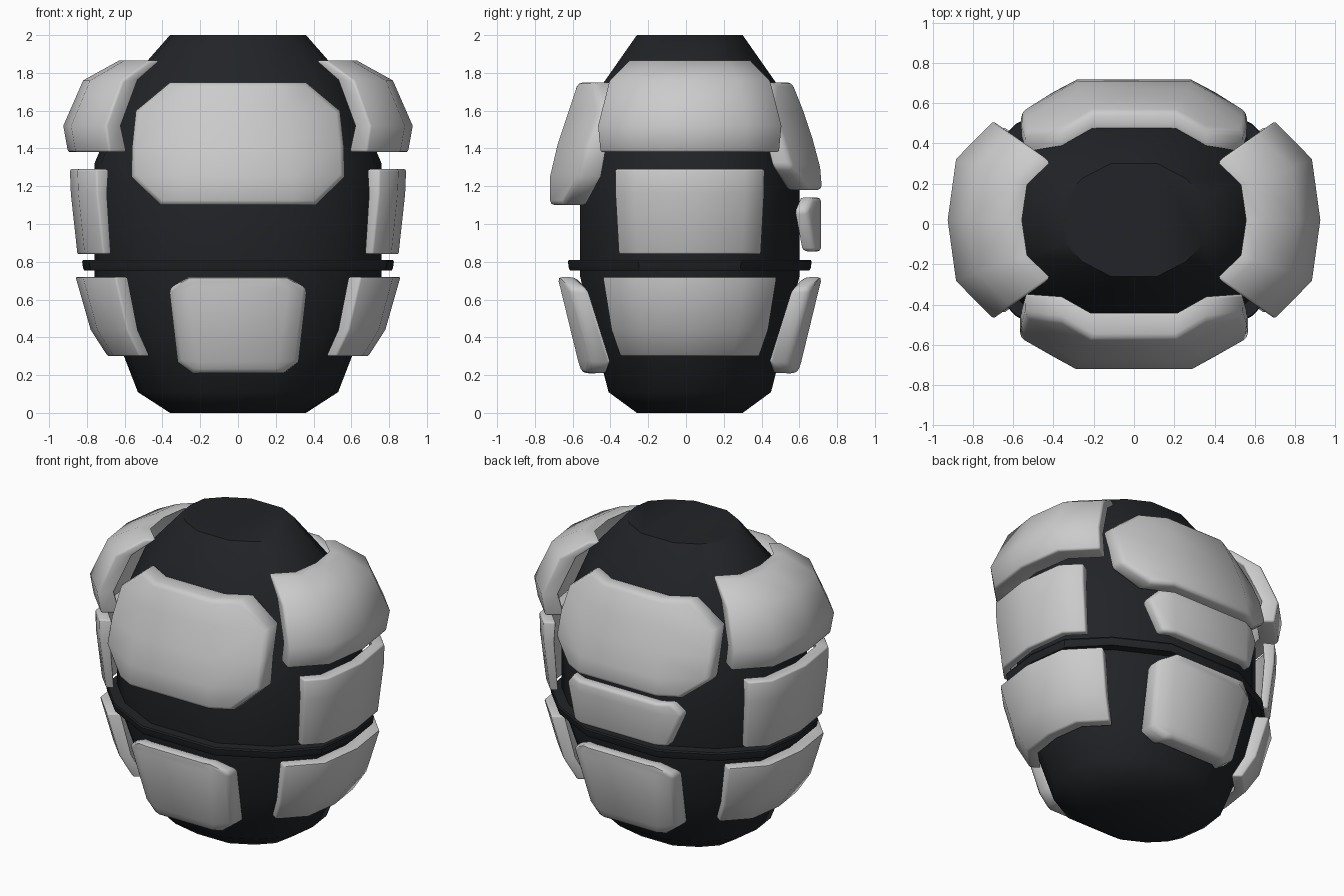
import bpy, bmesh, math
from mathutils import Vector

if "Cube" in bpy.data.objects:
    bpy.data.objects.remove(bpy.data.objects["Cube"])

CY = 0.02  # centre of the cross-section in y
QUARTER = [(1, 0), (.955, .42), (.71, .74), (.32, 1)]
SECTION = (QUARTER + [(-x, y) for x, y in QUARTER[::-1]]
           + [(-x, -y) for x, y in QUARTER[1:]] + [(x, -y) for x, y in QUARTER[:0:-1]])

dark = bpy.data.materials.new("dark_shell")
dark.diffuse_color = (.015, .017, .02, 1)
dark.use_nodes = True
dark.node_tree.nodes["Principled BSDF"].inputs["Base Color"].default_value = dark.diffuse_color


def finish(name, bm, angle, mat=None):
    bmesh.ops.recalc_face_normals(bm, faces=bm.faces)
    me = bpy.data.meshes.new(name)
    bm.to_mesh(me)
    bm.free()
    ob = bpy.data.objects.new(name, me)
    bpy.context.collection.objects.link(ob)
    if mat:
        me.materials.append(mat)
    bpy.ops.object.select_all(action='DESELECT')
    ob.select_set(True)
    bpy.context.view_layer.objects.active = ob
    bpy.ops.object.shade_smooth_by_angle(angle=math.radians(angle))
    return ob


def loft(name, rings, angle, mat):
    """Closed solid through scaled cross-sections (z, rx, ry)."""
    bm = bmesh.new()
    loops = [[bm.verts.new((x * rx, y * ry + CY, z)) for x, y in SECTION] for z, rx, ry in rings]
    n = len(SECTION)
    for a, b in zip(loops, loops[1:]):
        for i in range(n):
            bm.faces.new((a[i], a[(i + 1) % n], b[(i + 1) % n], b[i]))
    bm.faces.new(loops[0])
    bm.faces.new(loops[-1])
    return finish(name, bm, angle, mat)


def hit(origin, d, rx, ry):
    """Point where a ray from inside leaves the scaled cross-section."""
    best = 0
    pts = [Vector((x * rx, y * ry)) for x, y in SECTION]
    for i, p in enumerate(pts):
        e = pts[(i + 1) % len(pts)] - p
        den = d.x * e.y - d.y * e.x
        if abs(den) < 1e-9:
            continue
        w = p - origin
        t = (w.x * e.y - w.y * e.x) / den
        u = (w.x * d.y - w.y * d.x) / den
        if -1e-6 <= u <= 1 + 1e-6:
            best = max(best, t)
    return origin + d * best


def plate(name, rows, facing, bevel):
    """Curved armour plate; rows are (z, outer rx, ry, inner rx, ry, half extent).
    Facing 'x' cuts the ends radially (degrees), facing 'y' cuts them straight (x)."""
    axis, sign = facing
    bm = bmesh.new()
    outer, inner = [], []
    for z, rxo, ryo, rxi, ryi, end in rows:
        if axis == 'x':
            a = math.radians(end)
            m = math.atan2(.42 * ryo, .955 * rxo)
            rays = [(Vector((0, 0)), Vector((sign * math.cos(t), math.sin(t)))) for t in (-a, -m, 0, m, a)]
        else:
            m = min(.32 * rxo, .8 * end)
            rays = [(Vector((t, 0)), Vector((0, sign))) for t in (-end, -m, m, end)]
        for grid, rx, ry in ((outer, rxo, ryo), (inner, rxi, ryi)):
            pts = [hit(o, d, rx, ry) for o, d in rays]
            grid.append([bm.verts.new((p.x, p.y + CY, z)) for p in pts])
    for g in (outer, inner):
        for a, b in zip(g, g[1:]):
            for i in range(len(a) - 1):
                bm.faces.new((a[i], a[i + 1], b[i + 1], b[i]))
    for r in (0, -1):
        for i in range(len(outer[0]) - 1):
            bm.faces.new((outer[r][i], outer[r][i + 1], inner[r][i + 1], inner[r][i]))
    for c in (0, -1):
        for i in range(len(outer) - 1):
            bm.faces.new((outer[i][c], outer[i + 1][c], inner[i + 1][c], inner[i][c]))
    bmesh.ops.recalc_face_normals(bm, faces=bm.faces)
    sharp = [e for e in bm.edges if e.calc_face_angle(0) > math.radians(50)]
    bmesh.ops.bevel(bm, geom=sharp, offset=bevel, segments=2, profile=.5, affect='EDGES', clamp_overlap=True)
    return finish(name, bm, 50)


# Dark inner shell and the belt around it
loft("body_shell", [(0, .36, .28), (.11, .53, .43), (.42, .65, .51), (.72, .76, .58),
                    (1.32, .76, .58), (1.75, .58, .455), (2, .36, .28)], 50, dark)
loft("belt", [(.755, .815, .635), (.765, .82, .64), (.80, .825, .645), (.81, .82, .64)], 30, dark)

# Side plates, mirrored left and right
shoulder = [(1.38, .90, .70, .78, .60, 35), (1.52, .925, .72, .82, .63, 35),
            (1.76, .82, .62, .71, .53, 35), (1.865, .63, .47, .55, .41, 35)]
flank = [(.84, .85, .66, .80, .62, 28), (1.16, .885, .70, .82, .645, 28), (1.29, .89, .70, .81, .64, 28)]
hip = [(.30, .69, .54, .62, .48, 35.5), (.44, .78, .61, .70, .55, 35.5), (.72, .86, .68, .77, .61, 35.5)]
for side, s in (("right", 1), ("left", -1)):
    plate("shoulder_plate_" + side, shoulder, ('x', s), .012)
    plate("flank_plate_" + side, flank, ('x', s), .01)
    plate("hip_plate_" + side, hip, ('x', s), .01)

# Chest plate
plate("chest_plate", [(1.10, .90, .74, .80, .62, .41), (1.25, .90, .74, .80, .62, .565),
                      (1.42, .86, .70, .78, .59, .56), (1.6, .77, .64, .70, .54, .54),
                      (1.75, .66, .59, .56, .47, .36)], ('y', -1), .025)

# Back plates
plate("upper_back_plate", [(1.18, .88, .70, .78, .59, .41), (1.30, .87, .69, .78, .59, .56),
                           (1.45, .83, .65, .75, .57, .56), (1.6, .75, .60, .68, .52, .54),
                           (1.75, .64, .54, .55, .46, .36)], ('y', 1), .025)
plate("middle_back_plate", [(.855, .88, .695, .82, .63, .34), (1.07, .88, .695, .82, .63, .42),
                            (1.14, .88, .695, .82, .63, .36)], ('y', 1), .02)

# Lower plates, front and back
lower = [(.21, .64, .57, .55, .47, .24), (.27, .67, .59, .57, .49, .32),
         (.66, .84, .685, .75, .60, .365), (.72, .86, .70, .77, .615, .26)]
for end, s in (("front", -1), ("back", 1)):
    plate("lower_plate_" + end, lower, ('y', s), .025)
